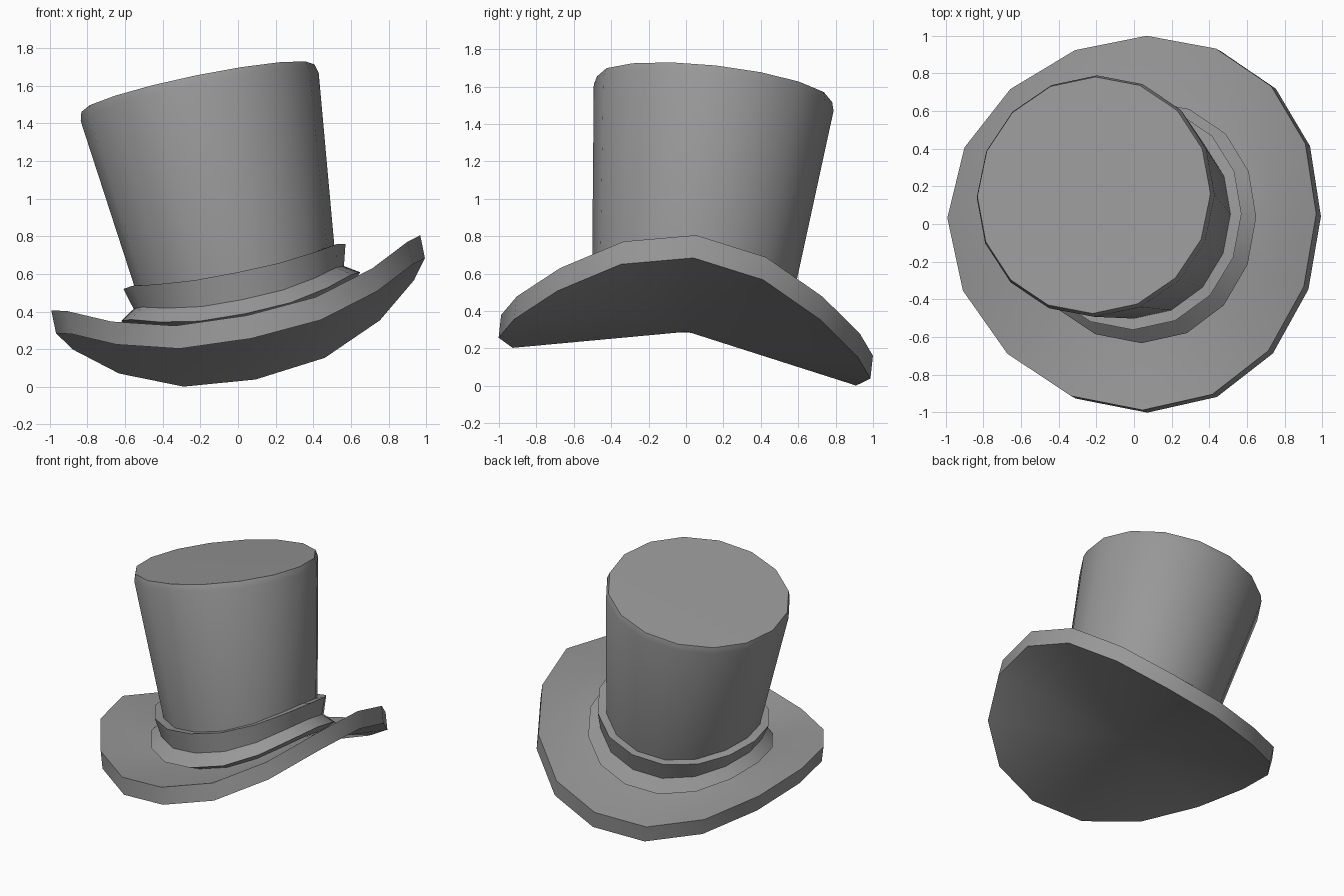
import bpy, bmesh, math
from mathutils import Vector, Matrix

if "Cube" in bpy.data.objects:
    bpy.data.objects.remove(bpy.data.objects["Cube"])

SIDES = 16
# Whole hat leans back-left: local z axis is tilted
TILT = Vector((0, 0, 1)).rotation_difference(Vector((-0.205, 0.112, 1)))
PLACE = Matrix.Translation((0.082, -0.008, 0.148)) @ TILT.to_matrix().to_4x4()

# Dark grey felt
felt = bpy.data.materials.new("dark_grey_felt")
felt.diffuse_color = (0.314, 0.314, 0.314, 1)
felt.use_nodes = True
felt.node_tree.nodes["Principled BSDF"].inputs["Base Color"].default_value = felt.diffuse_color


def lathe(name, rings):
    """Rings are (radius, height, side_lift); lift curls the ring up at +-x.
    Radius 0 makes a closing point."""
    bm = bmesh.new()
    loops = []
    for r, h, lift in rings:
        if r == 0:
            loops.append([bm.verts.new(PLACE @ Vector((0, 0, h)))] * SIDES)
            continue
        loop = []
        for i in range(SIDES):
            a = math.tau * i / SIDES
            z = h + lift * abs(math.cos(a)) ** 2.5
            loop.append(bm.verts.new(PLACE @ Vector((r * math.cos(a), r * math.sin(a), z))))
        loops.append(loop)
    for lo, hi in zip(loops, loops[1:]):
        for i in range(SIDES):
            j = (i + 1) % SIDES
            bm.faces.new(list(dict.fromkeys((lo[i], lo[j], hi[j], hi[i]))))
    bmesh.ops.recalc_face_normals(bm, faces=bm.faces)
    me = bpy.data.meshes.new(name)
    bm.to_mesh(me)
    bm.free()
    me.materials.append(felt)
    ob = bpy.data.objects.new(name, me)
    bpy.context.collection.objects.link(ob)
    bpy.context.view_layer.objects.active = ob
    ob.select_set(True)
    bpy.ops.object.shade_smooth_by_angle(angle=math.radians(32))
    ob.select_set(False)
    return ob


# Curled brim with a hollow underside
lathe("brim", [(0, 0.145, 0), (1.0, 0, 0.345), (1.0, 0.125, 0.345),
               (0.8, 0.125, 0.225), (0.58, 0.135, 0.14), (0, 0.16, 0)])

# Sloped skirt and hat band above it
lathe("band", [(0.54, 0.14, 0.13), (0.648, 0.175, 0.165), (0.57, 0.26, 0.13),
               (0.602, 0.405, 0.10), (0.52, 0.40, 0.10)])

# Flared crown with a slightly softened top edge
lathe("crown", [(0.51, 0.17, 0.12), (0.54, 0.39, 0.10), (0.645, 1.43, 0),
                (0.632, 1.477, 0), (0, 1.482, 0)])
